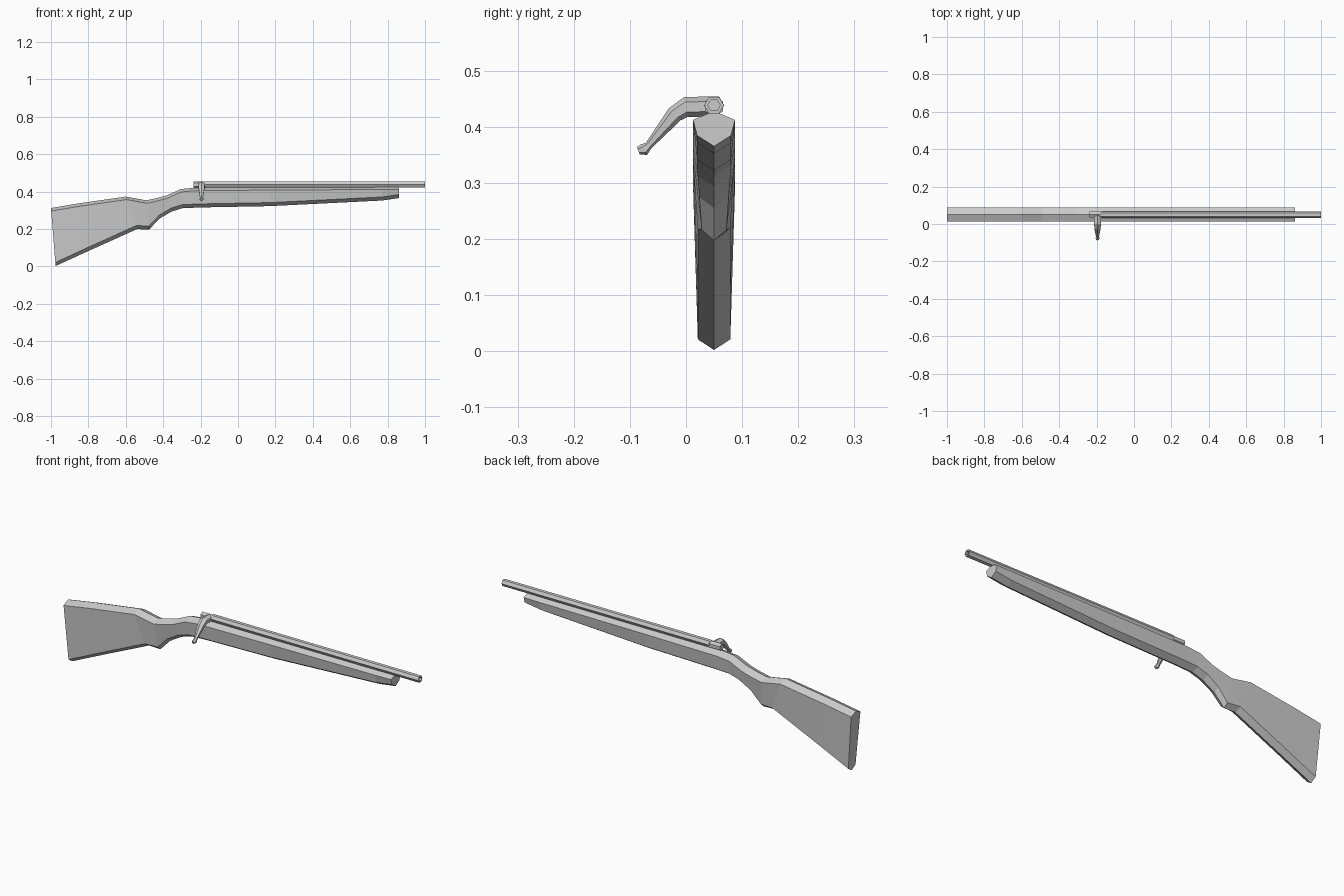
import bpy, bmesh
from math import cos, sin, pi
from mathutils import Vector

if "Cube" in bpy.data.objects:
    bpy.data.objects.remove(bpy.data.objects["Cube"])


def loft(name, rings):
    """Skin a list of equal-sized rings and cap both ends."""
    bm = bmesh.new()
    vs = [[bm.verts.new(p) for p in ring] for ring in rings]
    n = len(vs[0])
    for a, b in zip(vs, vs[1:]):
        for i in range(n):
            j = (i + 1) % n
            bm.faces.new((a[i], a[j], b[j], b[i]))
    bm.faces.new(vs[0][::-1])
    bm.faces.new(vs[-1])
    bmesh.ops.recalc_face_normals(bm, faces=bm.faces)
    me = bpy.data.meshes.new(name)
    bm.to_mesh(me)
    bm.free()
    ob = bpy.data.objects.new(name, me)
    bpy.context.collection.objects.link(ob)
    return ob


def hexring(center, u, v, ru, rv, turn=0.0):
    """Six-sided ring around a centre in the plane of u and v."""
    c, u, v = Vector(center), Vector(u), Vector(v)
    return [c + u * ru * cos(turn + k * pi / 3) + v * rv * sin(turn + k * pi / 3)
            for k in range(6)]


Y = 0.05  # centre plane of the stock and barrel


def stock_ring(xt, zt, xb, zb, low):
    """Section with a peaked top and a keel, chamfered to flat sides."""
    def at(dy, t, lift):
        return (xt + (xb - xt) * t, Y + dy, (zb if t > 0.5 else zt) + lift)
    return [at(0, 0, 0), at(0.0375, 0.05, -0.016), at(low, 0.93, 0.019),
            at(0, 1, 0), at(-low, 0.93, 0.019), at(-0.0375, 0.05, -0.016)]


# Wooden stock: top x, top z, bottom x, bottom z, lower half width
stations = [
    (-1.0, 0.312, -0.975, 0.002, 0.029),
    (-0.85, 0.337, -0.80, 0.082, 0.029),
    (-0.60, 0.373, -0.54, 0.199, 0.029),
    (-0.49, 0.353, -0.475, 0.197, 0.022),
    (-0.43, 0.366, -0.42, 0.255, 0.026),
    (-0.38, 0.380, -0.355, 0.293, 0.029),
    (-0.307, 0.413, -0.297, 0.311, 0.030),
    (-0.24, 0.420, -0.20, 0.315, 0.030),
    (0.17, 0.424, 0.17, 0.322, 0.030),
    (0.77, 0.427, 0.77, 0.352, 0.030),
    (0.86, 0.428, 0.86, 0.365, 0.030),
]
loft("stock", [stock_ring(*s) for s in stations])


def tube_ring(x, r, turn=0.0, z=0.438):
    return hexring((x, Y, z), (0, 1, 0), (0, 0, 1), r, r, turn)


# Barrel with a shallow bore at the muzzle
loft("barrel", [tube_ring(-0.178, 0.018), tube_ring(1.0, 0.0175),
                tube_ring(1.0, 0.011), tube_ring(0.93, 0.011)])

# Bolt body behind the barrel
loft("bolt", [tube_ring(-0.238, 0.018, pi / 6, 0.436),
              tube_ring(-0.172, 0.018, pi / 6, 0.436)])

# Bolt handle: y, z, x radius, radius across the bend, path direction (y, z)
path = [
    (0.050, 0.436, 0.021, 0.018, (-1, 0)),
    (0.000, 0.435, 0.021, 0.018, (-1, -0.2)),
    (-0.020, 0.422, 0.019, 0.015, (-1, -1)),
    (-0.067, 0.366, 0.009, 0.007, (-1, -1)),
    (-0.075, 0.359, 0.011, 0.011, (-1, -0.6)),
    (-0.085, 0.357, 0.008, 0.007, (-1, -0.4)),
]
rings = []
for y, z, rx, rn, (dy, dz) in path:
    normal = Vector((0, -dz, dy)).normalized()
    rings.append(hexring((-0.195, y, z), (1, 0, 0), normal, rx, rn, pi / 6))
loft("bolt_handle", rings)
